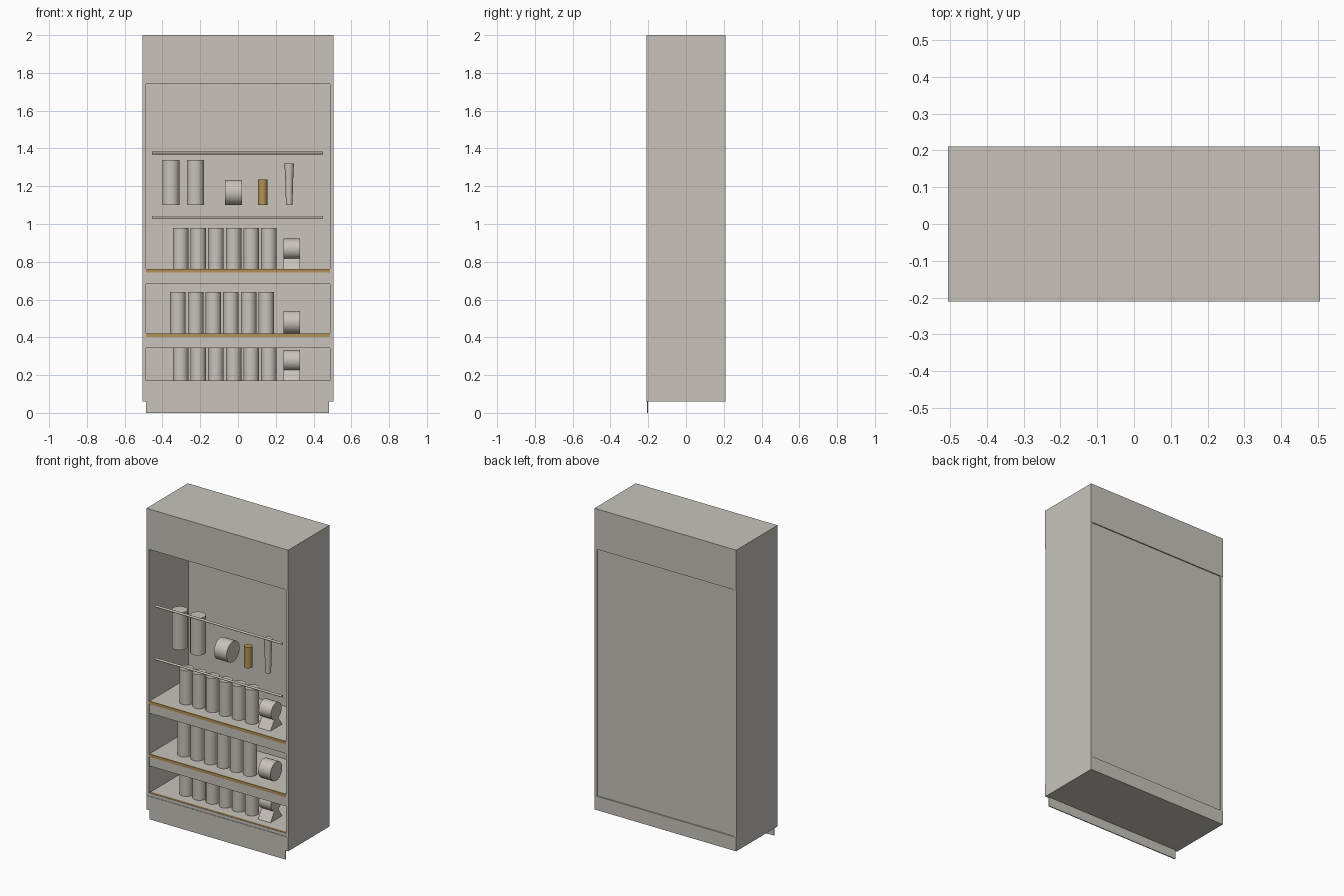
import bpy, math

if "Cube" in bpy.data.objects:
    bpy.data.objects.remove(bpy.data.objects["Cube"])


def material(name, rgb):
    m = bpy.data.materials.new(name)
    m.diffuse_color = (*rgb, 1)
    m.use_nodes = True
    m.node_tree.nodes["Principled BSDF"].inputs["Base Color"].default_value = m.diffuse_color
    return m


GREIGE = material("warm grey", (0.58, 0.55, 0.50))
GOLD = material("gold", (0.45, 0.29, 0.09))


def finish(name, mat, smooth=False):
    ob = bpy.context.object
    ob.name = name
    ob.data.materials.append(mat)
    if smooth:
        bpy.ops.object.shade_smooth_by_angle()
    return ob


def box(name, x0, x1, y0, y1, z0, z1, mat=GREIGE):
    bpy.ops.mesh.primitive_cube_add(size=1, location=((x0 + x1) / 2, (y0 + y1) / 2, (z0 + z1) / 2))
    bpy.context.object.scale = (x1 - x0, y1 - y0, z1 - z0)
    bpy.ops.object.transform_apply(location=False, rotation=False, scale=True)
    return finish(name, mat)


def can(name, x, y, z0, z1, r, mat=GREIGE, r_top=None):
    bpy.ops.mesh.primitive_cone_add(vertices=32, radius1=r, radius2=r_top or r, depth=z1 - z0,
                                    location=(x, y, (z0 + z1) / 2))
    return finish(name, mat, True)


def roll(name, x, y, z, r, length):
    bpy.ops.mesh.primitive_cylinder_add(vertices=32, radius=r, depth=length, location=(x, y, z),
                                        rotation=(0, math.pi / 2, 0))
    return finish(name, GREIGE, True)


# Cabinet carcass
box("header", -0.505, 0.505, -0.21, 0.21, 1.74, 2.0)
box("base", -0.505, 0.505, -0.21, 0.21, 0.06, 0.15)
box("kick_plate", -0.487, 0.483, -0.206, -0.2, 0, 0.06)
box("back_panel", -0.49, 0.49, 0.192, 0.203, 0.15, 1.74)
for s, side in ((-1, "left"), (1, "right")):
    box(side + "_side_panel", min(s * 0.505, s * 0.488), max(s * 0.505, s * 0.488),
        -0.208, 0.208, 0.15, 1.74)

# Floor panel with gold strip along its front edge
box("floor_panel", -0.488, 0.488, -0.207, 0.192, 0.15, 0.17)
box("floor_trim", -0.488, 0.488, -0.204, -0.19, 0.168, 0.172, GOLD)

# Shelves with front apron and gold edge
for i, z in enumerate((0.42, 0.76)):
    box(f"shelf_{i}", -0.488, 0.488, -0.2, 0.192, z - 0.02, z)
    box(f"shelf_apron_{i}", -0.488, 0.488, -0.205, -0.193, z - 0.077, z - 0.018)
    box(f"shelf_trim_{i}", -0.488, 0.488, -0.207, -0.199, z - 0.018, z + 0.001, GOLD)

# Display rails
for i, z in enumerate((1.036, 1.376)):
    roll(f"rail_{i}", -0.002, -0.19, z, 0.007, 0.905)

# Rows of canisters
for row, (z, x0) in enumerate(((0.17, -0.304), (0.42, -0.318), (0.76, -0.304))):
    for i in range(6):
        can(f"canister_{row}_{i}", x0 + i * 0.0935, -0.09, z, z + 0.22, 0.041)

# Rolls at the end of each shelf, the outer two on wedge stands
roll("roll_middle", 0.285, -0.08, 0.48, 0.06, 0.088)
for i, z in enumerate((0.17, 0.76)):
    roll(f"roll_on_stand_{i}", 0.285, -0.08, z + 0.108, 0.054, 0.088)
    verts = [(x, -0.08 + y, z + h) for x in (0.241, 0.329)
             for y, h in ((-0.06, 0), (0.06, 0), (0, 0.09))]
    me = bpy.data.meshes.new(f"roll_stand_{i}")
    me.from_pydata(verts, [], [(0, 1, 2), (3, 5, 4), (0, 3, 4, 1), (1, 4, 5, 2), (2, 5, 3, 0)])
    me.materials.append(GREIGE)
    bpy.context.collection.objects.link(bpy.data.objects.new(f"roll_stand_{i}", me))

# Upper display items
can("tall_canister_a", -0.355, -0.085, 1.10, 1.34, 0.046)
can("tall_canister_b", -0.225, -0.085, 1.10, 1.34, 0.046)
roll("display_roll", -0.024, -0.08, 1.167, 0.067, 0.09)
can("gold_canister", 0.13, -0.08, 1.10, 1.235, 0.025, GOLD)
can("tool_handle", 0.271, -0.08, 1.10, 1.235, 0.017, GREIGE, 0.021)
can("tool_head", 0.271, -0.08, 1.235, 1.32, 0.021, GREIGE, 0.025)
